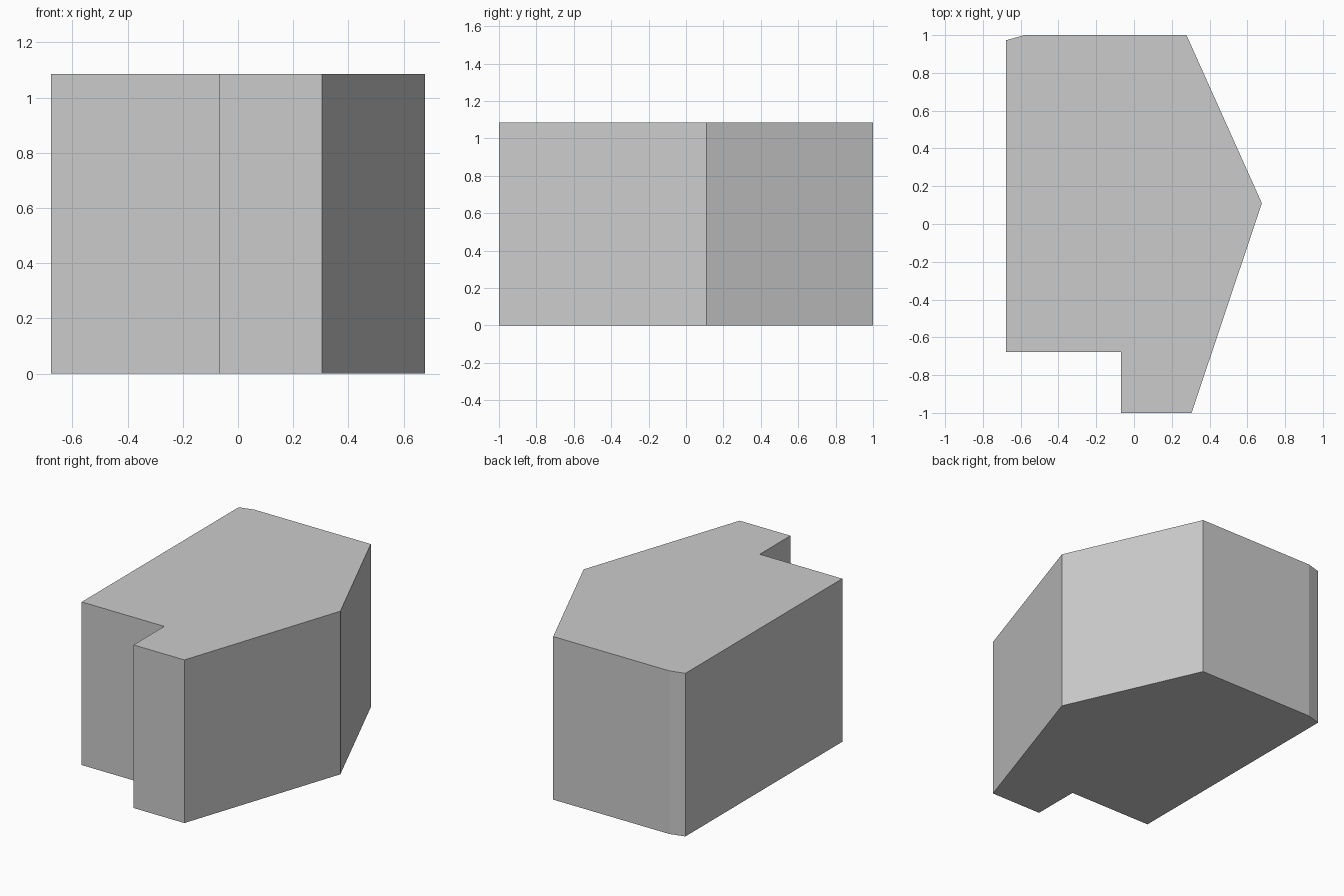
import bpy, bmesh

if "Cube" in bpy.data.objects:
    bpy.data.objects.remove(bpy.data.objects["Cube"])

HEIGHT = 1.086

# Footprint of the block, counter-clockwise from the front notch
footprint = [
    (-0.069, -1.0), (0.305, -1.0), (0.677, 0.11), (0.278, 1.0),
    (-0.578, 1.0), (-0.677, 0.973), (-0.677, -0.677), (-0.069, -0.677),
]

# Extrude the footprint into a closed flat-sided block
bm = bmesh.new()
base = bm.faces.new([bm.verts.new((x, y, 0)) for x, y in footprint])
ext = bmesh.ops.extrude_face_region(bm, geom=[base], use_keep_orig=True)
top_verts = [g for g in ext["geom"] if isinstance(g, bmesh.types.BMVert)]
bmesh.ops.translate(bm, verts=top_verts, vec=(0, 0, HEIGHT))
bmesh.ops.recalc_face_normals(bm, faces=bm.faces[:])

mesh = bpy.data.meshes.new("building_block")
bm.to_mesh(mesh)
bm.free()
block = bpy.data.objects.new("building_block", mesh)
bpy.context.collection.objects.link(block)
